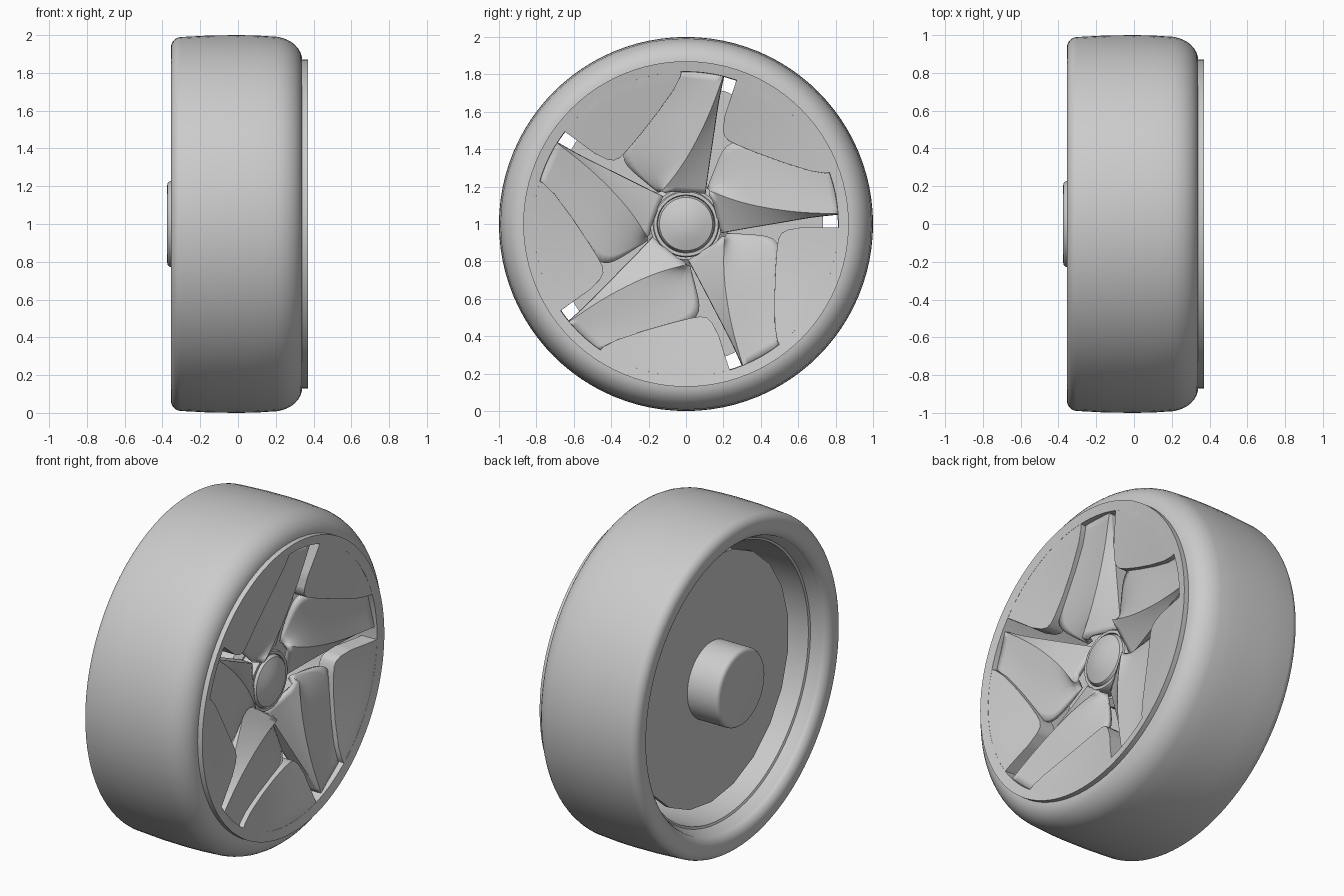
import bpy, bmesh, math
from mathutils import Matrix, Vector

if "Cube" in bpy.data.objects:
    bpy.data.objects.remove(bpy.data.objects["Cube"], do_unlink=True)

GREY = (0.6, 0.6, 0.6, 1)
mat = bpy.data.materials.new("plain_grey")
mat.use_nodes = True
mat.diffuse_color = GREY
mat.node_tree.nodes["Principled BSDF"].inputs["Base Color"].default_value = GREY


def finish(name, bm, angle=35):
    """Turn a bmesh into a smooth-shaded object centred on the axle."""
    bmesh.ops.recalc_face_normals(bm, faces=bm.faces)
    mesh = bpy.data.meshes.new(name)
    bm.to_mesh(mesh)
    bm.free()
    ob = bpy.data.objects.new(name, mesh)
    bpy.context.collection.objects.link(ob)
    mesh.materials.append(mat)
    ob.location.z = 1
    bpy.ops.object.select_all(action="DESELECT")
    ob.select_set(True)
    bpy.context.view_layer.objects.active = ob
    bpy.ops.object.shade_smooth_by_angle(angle=math.radians(angle))
    return ob


def lathe(name, profile, steps=96, closed=False):
    """Spin (x, radius) points around the axle."""
    bm = bmesh.new()
    vs = [bm.verts.new((x, 0, r)) for x, r in profile]
    pairs = list(zip(vs, vs[1:])) + ([(vs[-1], vs[0])] if closed else [])
    es = [bm.edges.new(p) for p in pairs]
    bmesh.ops.spin(bm, geom=vs + es, cent=(0, 0, 0), axis=(1, 0, 0),
                   angle=math.tau, steps=steps, use_duplicate=False)
    bmesh.ops.remove_doubles(bm, verts=bm.verts, dist=0.0005)
    return finish(name, bm)


def arc(cx, cr, rx, rr, a0, a1, n=8):
    """Elliptic corner for a profile."""
    angles = [math.radians(a0 + (a1 - a0) * i / n) for i in range(n + 1)]
    return [(cx + rx * math.cos(a), cr + rr * math.sin(a)) for a in angles]


# Tyre with rounded rear sidewall and a soft outer shoulder
tyre = (arc(-0.30, 0.91, 0.055, 0.06, 250, 180, 6) + arc(-0.30, 0.935, 0.055, 0.055, 180, 95)
        + [(-0.15, 0.998), (0, 1), (0.1, 0.998)]
        + arc(0.18, 0.865, 0.16, 0.128, 80, 0) + [(0.31, 0.86)])
lathe("tyre", tyre, closed=True)

# Rim barrel with its flat front face and stepped rear edge
lathe("rim", [(0.3, 0.87), (0.37, 0.87), (0.36, 0.815), (0.3, 0.812),
              (-0.2, 0.812), (-0.25, 0.812), (-0.255, 0.825), (-0.29, 0.84),
              (-0.318, 0.856), (-0.3, 0.87)], closed=True)

# Backing disc, axle hub and domed centre cap
lathe("backing_disc", [(-0.17, 0), (-0.17, 0.74), (-0.14, 0.74), (-0.14, 0)], steps=22)
lathe("axle_hub", [(-0.375, 0)] + arc(-0.35, 0.205, 0.025, 0.025, 180, 90, 4)
      + [(0.08, 0.23), (0.11, 0.19), (0.11, 0)])
lathe("hub_collar", [(0.08, 0.178), (0.2, 0.178), (0.21, 0.172), (0.21, 0.155), (0.17, 0.15)])
lathe("centre_cap", [(0.1, 0.152), (0.205, 0.152), (0.222, 0.142), (0.236, 0.1),
                     (0.244, 0.07), (0.25, 0.04), (0.252, 0)], steps=64)


def turned(u, v, depth, k):
    """Place a point of one fifth of the wheel face at its k-th position."""
    return Matrix.Rotation(math.radians(72 * k + 0.7), 3, "X") @ Vector((depth, u, v))


def dish(r):
    """Depth of the panels, which slope inward from the rim to the hub."""
    return 0.36 - 0.2 * (0.815 - min(r, 0.815))


# Each spoke: dished web edge, raised ridge, trailing edge (across, up, depth)
WEB = [(.115, .19, .2), (.17, .33, .23), (.23, .46, .258),
       (.4, .4, .28), (.6, .33, .3), (.78, .265, .33)]
RIDGE = [(.13, .175, .265), (.25, .125, .28), (.38, .09, .295),
         (.52, .065, .31), (.66, .05, .325), (.82, .045, .345)]
EDGE = [(.185, -.05, .18), (.3, -.03, .205), (.43, -.01, .235),
        (.56, .01, .265), (.68, .03, .295), (.82, .042, .33)]
SKIRT = [(u, v - 0.002, d - 0.085) for u, v, d in EDGE]

# Raised panel outline with a rounded inner corner and an arc along the rim
PANEL = [(.735, -.028), (.62, -.025), (.545, -.037), (.51, -.055), (.493, -.085),
         (.484, -.14), (.475, -.25), (.468, -.4), (.468, -.55), (.48, -.63), (.5, -.67)]
PANEL += [(0.82 * math.cos(math.radians(a)), 0.82 * math.sin(math.radians(a)))
          for a in range(-53, -1, 3)]

for k in range(5):
    bm = bmesh.new()
    mid = [tuple((a + b) / 2 - d for a, b, d in zip(p, q, (0, 0, 0.01)))
           for p, q in zip(WEB, RIDGE)]
    rows = [[bm.verts.new(turned(*p, k)) for p in row]
            for row in (WEB, mid, RIDGE, EDGE, SKIRT)]
    for r0, r1 in zip(rows, rows[1:]):
        for i in range(len(r0) - 1):
            bm.faces.new((r0[i], r0[i + 1], r1[i + 1], r1[i]))
    crease = bm.edges.layers.float.new("crease_edge")
    for row in rows[2:4]:
        for a, b in zip(row, row[1:]):
            bm.edges.get((a, b))[crease] = 1
    spoke = finish(f"spoke_{k + 1}", bm, 25)
    sub = spoke.modifiers.new("smooth", "SUBSURF")
    sub.levels = sub.render_levels = 2
    sub.boundary_smooth = "PRESERVE_CORNERS"
    thick = spoke.modifiers.new("thickness", "SOLIDIFY")
    thick.thickness = 0.03
    # grow away from the outer face whichever way the sheet is wound
    thick.offset = -1 if spoke.data.polygons[0].normal.x > 0 else 1

    # Panel: slice the flat outline, then bend it to the dish and give it depth
    bm = bmesh.new()
    bm.faces.new([bm.verts.new((0, u, v)) for u, v in PANEL])
    for i in range(1, 8):
        for point, normal in (((0, 0.46 + 0.045 * i, 0), (0, 1, 0)),
                              ((0, 0, -0.085 * i), (0, 0, 1))):
            bmesh.ops.bisect_plane(bm, geom=bm.verts[:] + bm.edges[:] + bm.faces[:],
                                   dist=0.002, plane_co=point, plane_no=normal)
    for v in bm.verts:
        v.co = turned(v.co.y, v.co.z, dish(math.hypot(v.co.y, v.co.z)), k)
    out = bmesh.ops.extrude_face_region(bm, geom=bm.faces[:], use_keep_orig=True)
    for v in out["geom"]:
        if isinstance(v, bmesh.types.BMVert):
            v.co.x -= 0.1
    panel = finish(f"panel_{k + 1}", bm)
    bev = panel.modifiers.new("soft_edge", "BEVEL")
    bev.width, bev.segments = 0.018, 3
    bev.limit_method = "ANGLE"
    bev.angle_limit = math.radians(60)
